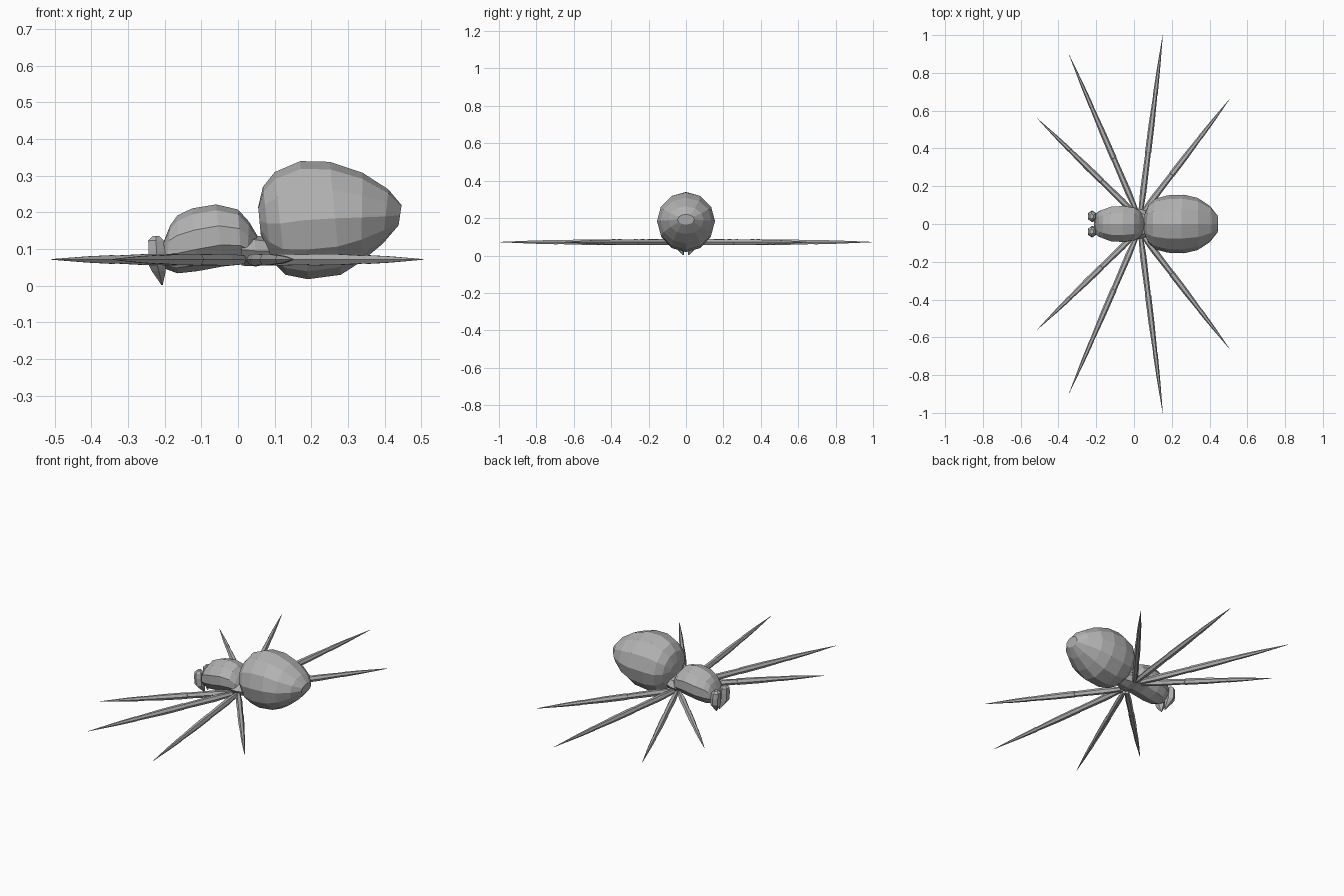
import bpy, bmesh, math
from mathutils import Vector

grey = bpy.data.materials.new("body_grey")
grey.diffuse_color = (0.45, 0.45, 0.45, 1)


def loft(name, rings):
    """Skin a closed flat-shaded surface through rings of points."""
    bm = bmesh.new()
    loops = [[bm.verts.new(p) for p in ring] for ring in rings]
    n = len(loops[0])
    for a, b in zip(loops, loops[1:]):
        for i in range(n):
            j = (i + 1) % n
            bm.faces.new((a[i], a[j], b[j], b[i]))
    bm.faces.new(loops[0])
    bm.faces.new(loops[-1])
    bmesh.ops.recalc_face_normals(bm, faces=bm.faces[:])
    mesh = bpy.data.meshes.new(name)
    bm.to_mesh(mesh)
    bm.free()
    mesh.materials.append(grey)
    obj = bpy.data.objects.new(name, mesh)
    bpy.context.collection.objects.link(obj)
    return obj


def body(name, sections, n=12):
    """Each section: top x, top z, bottom x, bottom z, half width."""
    rings = []
    for xt, zt, xb, zb, w in sections:
        top, bot = Vector((xt, 0, zt)), Vector((xb, 0, zb))
        mid, up = (top + bot) / 2, (top - bot) / 2
        rings.append([mid + up * math.cos(t) + Vector((0, w * math.sin(t), 0))
                      for t in (2 * math.pi * i / n for i in range(n))])
    return loft(name, rings)


# Egg-shaped abdomen, slightly tilted
body("abdomen", [
    (0.055, 0.215, 0.062, 0.14, 0.06),
    (0.068, 0.27, 0.09, 0.07, 0.105),
    (0.10, 0.31, 0.13, 0.03, 0.135),
    (0.17, 0.34, 0.19, 0.018, 0.152),
    (0.25, 0.338, 0.28, 0.03, 0.155),
    (0.34, 0.308, 0.335, 0.065, 0.138),
    (0.41, 0.263, 0.395, 0.115, 0.095),
    (0.446, 0.22, 0.438, 0.165, 0.045)])

# Head and thorax in one piece
body("head_thorax", [
    (-0.205, 0.115, -0.212, 0.055, 0.045),
    (-0.185, 0.165, -0.195, 0.045, 0.068),
    (-0.165, 0.192, -0.165, 0.034, 0.08),
    (-0.125, 0.211, -0.11, 0.04, 0.097),
    (-0.06, 0.222, -0.04, 0.053, 0.10),
    (0.0, 0.208, 0.01, 0.058, 0.09),
    (0.03, 0.175, 0.025, 0.06, 0.075),
    (0.052, 0.138, 0.04, 0.065, 0.05)], 10)

# Waist joining thorax to abdomen
body("waist", [
    (0.01, 0.142, 0.01, 0.055, 0.082),
    (0.045, 0.138, 0.05, 0.053, 0.075),
    (0.10, 0.128, 0.10, 0.062, 0.05)], 8)


# Fangs: faceted columns ending in a point
def fang(name, side):
    levels = [(0.136, -0.224, 0.040, 0.010, 0.014),
              (0.124, -0.224, 0.040, 0.024, 0.027),
              (0.095, -0.222, 0.041, 0.026, 0.031),
              (0.055, -0.220, 0.040, 0.026, 0.029),
              (0.040, -0.216, 0.034, 0.022, 0.022),
              (0.002, -0.207, 0.014, 0.002, 0.002)]
    loft(name, [[Vector((x + rx * math.cos(t), side * (y + ry * math.sin(t)), z))
                 for t in (2 * math.pi * (i + 0.5) / 6 for i in range(6))]
                for z, x, y, rx, ry in levels])


# Legs: tapering spindles with slight steps at the joints
def leg(name, base, tip):
    a, b = Vector((*base, 0.071)), Vector((*tip, 0.072))
    d = (b - a).normalized()
    side = d.cross(Vector((0, 0, 1))).normalized()
    profile = [(0, 0.012), (0.12, 0.017), (0.335, 0.0145), (0.338, 0.0165),
               (0.50, 0.0155), (0.665, 0.011), (0.668, 0.0125),
               (0.80, 0.009), (1, 0.0008)]
    loft(name, [[a.lerp(b, f) + side * (r * math.cos(t))
                 + Vector((0, 0, 1.1 * r * math.sin(t)))
                 for t in (2 * math.pi * i / 6 for i in range(6))]
                for f, r in profile])


legs = [((0.00, 0.06), (-0.51, 0.557)),
        ((0.012, 0.07), (-0.343, 0.895)),
        ((0.035, 0.06), (0.152, 1.0)),
        ((0.045, 0.06), (0.505, 0.66))]
for label, s in (("left", -1), ("right", 1)):
    fang(f"fang_{label}", s)
    for k, ((bx, by), (tx, ty)) in enumerate(legs):
        leg(f"leg_{label}_{k + 1}", (bx, s * by), (tx, s * ty))
